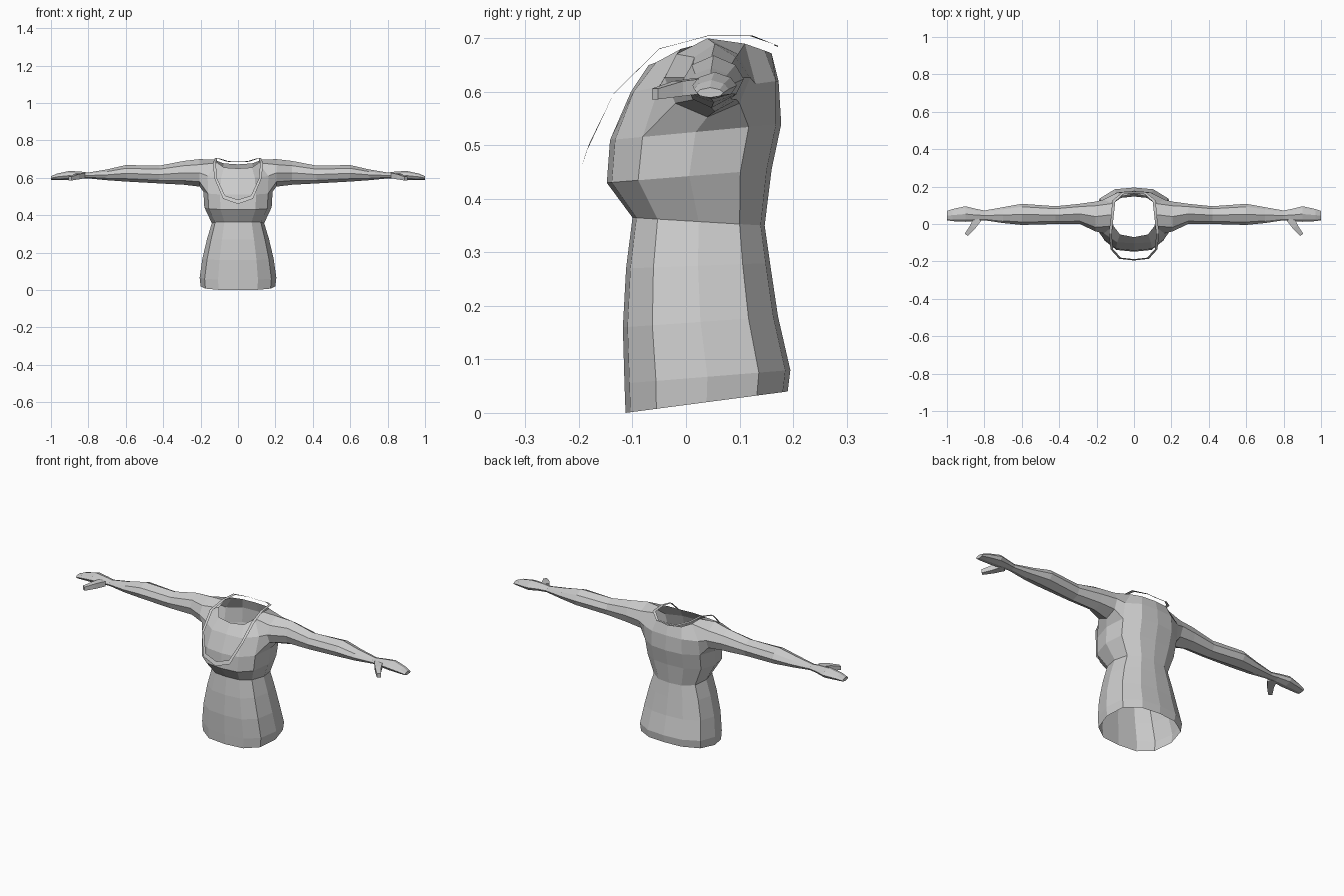
import bpy, bmesh, math
from mathutils import Vector

cube = bpy.data.objects.get("Cube")
if cube:
    bpy.data.objects.remove(cube, do_unlink=True)

mat = bpy.data.materials.new("light_grey")
mat.use_nodes = True
GREY = (0.6, 0.6, 0.6, 1.0)
mat.diffuse_color = GREY
mat.node_tree.nodes["Principled BSDF"].inputs["Base Color"].default_value = GREY


def loft(bm, rings, closed=False, flip=False, skip=()):
    """Join rows of vertices with quads, leaving out the (row, column) cells in skip."""
    n = len(rings[0])
    for r in range(len(rings) - 1):
        for c in range(n if closed else n - 1):
            if (r, c) in skip:
                continue
            d = (c + 1) % n
            quad = [rings[r][c], rings[r][d], rings[r + 1][d], rings[r + 1][c]]
            bm.faces.new(quad[::-1] if flip else quad)


def verts(bm, points):
    return [bm.verts.new(p) for p in points]


def finish(bm, name):
    """Make a flat-shaded object mirrored over x = 0."""
    mesh = bpy.data.meshes.new(name)
    bm.to_mesh(mesh)
    bm.free()
    mesh.materials.append(mat)
    ob = bpy.data.objects.new(name, mesh)
    bpy.context.collection.objects.link(ob)
    mod = ob.modifiers.new("mirror", "MIRROR")
    mod.use_clip = True
    mod.merge_threshold = 0.0005
    return ob


# Torso: half rings from front centre round the side to back centre
bm = bmesh.new()
PROFILE = [(0, 0), (.52, .03), (.87, .19), (1, .5), (.9, .81), (.5, .97), (0, 1)]
LEVELS = [  # z front, z back, y front, y back, half width
    (0, .04, -.113, .19, .20),
    (.055, .08, -.115, .195, .205),
    (.16, .18, -.118, .172, .19),
    (.27, .28, -.112, .157, .165),
    (.365, .35, -.10, .147, .14),
    (.43, .455, -.148, .16, .18),
    (.51, .54, -.142, .178, .185),
]
rings = []
for zf, zb, yf, yb, w in LEVELS:
    rings.append(verts(bm, [(w * px, yf + (yb - yf) * t, zf + (zb - zf) * t)
                            for px, t in PROFILE]))
# Chest level and neckline
rings.append(verts(bm, [(0, -.103, .60), (.09, -.098, .60), (.162, -.05, .61), (.15, .04, .62),
                        (.165, .13, .615), (.09, .168, .62), (0, .173, .62)]))
rings.append(verts(bm, [(0, -.07, .65), (.075, -.056, .655), (.11, -.01, .68), (.118, .05, .696),
                        (.112, .11, .69), (.075, .147, .677), (0, .16, .672)]))
loft(bm, rings, skip={(6, 2), (6, 3), (7, 2), (7, 3)})

# Arm, growing out of the opening left in the side of the torso
low, mid, top = rings[6], rings[7], rings[8]
arm = [[low[3], low[2], mid[2], top[2], top[3], top[4], mid[4], low[4]]]
bm.verts.remove(mid[3])
SECTION = [(0, -1), (-.75, -.65), (-1, 0), (-.72, .6), (0, 1), (.72, .6), (1, 0), (.75, -.65)]
STATIONS = [  # x, y front, y back, z bottom, z top
    (.205, -.04, .12, .553, .70),
    (.29, 0, .108, .563, .69),
    (.42, 0, .095, .57, .665),
    (.60, -.005, .108, .58, .668),
    (.70, .005, .09, .587, .645),
    (.80, .02, .072, .597, .628),
    (.84, .015, .08, .595, .633),
    (.90, .012, .095, .587, .637),
    (.97, .015, .08, .588, .622),
    (1.0, .02, .07, .589, .608),
]
for x, yf, yb, zb, zt in STATIONS:
    arm.append(verts(bm, [(x, (yf + yb) / 2 + a * (yb - yf) / 2, (zb + zt) / 2 + b * (zt - zb) / 2)
                          for a, b in SECTION]))
loft(bm, arm, closed=True, flip=True)
bm.faces.new(arm[-1][::-1])
finish(bm, "body_and_arms")

# Thumb: tapered four-sided finger pointing forward and outward
bm = bmesh.new()
rings = []
for x, y, z, w, h in [(.835, .03, .612, .022, .014), (.862, -.015, .606, .016, .014),
                      (.897, -.058, .596, .010, .010)]:
    side = Vector((.8, .6, 0)) * w
    c, up = Vector((x, y, z)), Vector((0, 0, h))
    rings.append(verts(bm, [c - side - up, c + side - up, c + side + up, c - side + up]))
loft(bm, rings, closed=True)
bm.faces.new(rings[0][::-1])
bm.faces.new(rings[-1])
bmesh.ops.recalc_face_normals(bm, faces=bm.faces)
finish(bm, "thumbs")

# Thin collar band floating around the neck and over the chest
bm = bmesh.new()
outer = [(0, -.195, .46), (.08, -.186, .488), (.125, -.136, .595), (.135, -.05, .68),
         (.123, .04, .705), (.116, .125, .705), (.06, .172, .686), (0, .172, .684)]
inner = [(0, -.188, .483), (.07, -.18, .505), (.112, -.135, .597), (.119, -.05, .681),
         (.109, .04, .704), (.10, .12, .704), (.052, .164, .689), (0, .164, .687)]
loft(bm, [verts(bm, outer), verts(bm, inner)])
finish(bm, "collar_band")
